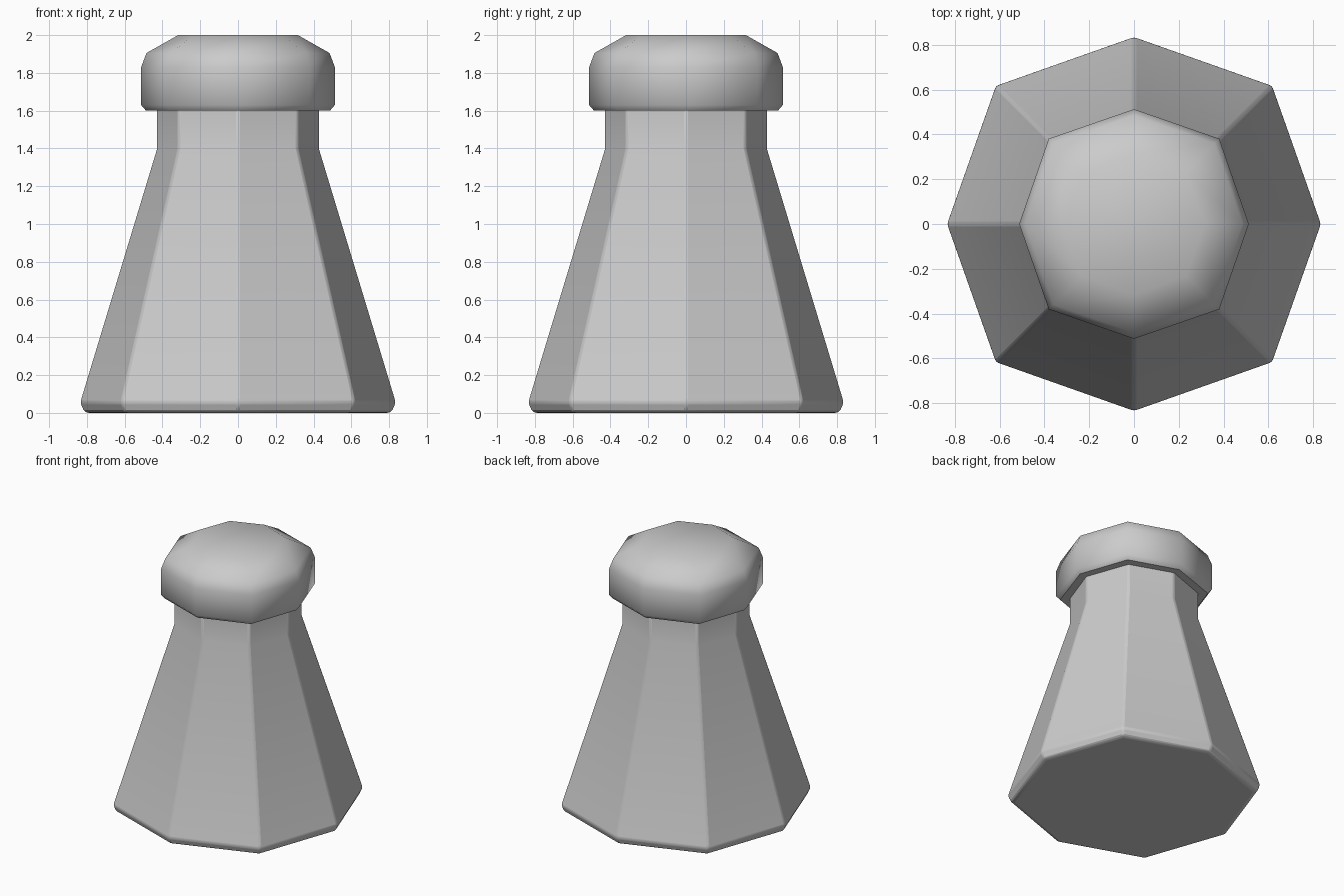
import bpy, bmesh, math

if "Cube" in bpy.data.objects:
    bpy.data.objects.remove(bpy.data.objects["Cube"])


def octagon_solid(name, profile, smooth_angle, bevel=0.0):
    """Stack eight-sided rings (axis radius, diagonal ratio, height) into a closed solid."""
    bm = bmesh.new()
    rings = []
    for r, ratio, z in profile:
        ring = []
        for i in range(8):
            a = i * math.pi / 4
            rad = r * ratio if i % 2 else r
            ring.append(bm.verts.new((rad * math.cos(a), rad * math.sin(a), z)))
        rings.append(ring)
    for lo, hi in zip(rings, rings[1:]):
        for i in range(8):
            j = (i + 1) % 8
            bm.faces.new((lo[i], lo[j], hi[j], hi[i]))
    bm.faces.new(rings[0][::-1])
    bm.faces.new(rings[-1])
    mesh = bpy.data.meshes.new(name)
    bm.to_mesh(mesh)
    bm.free()
    obj = bpy.data.objects.new(name, mesh)
    bpy.context.collection.objects.link(obj)
    if bevel:
        mod = obj.modifiers.new("edge_softening", 'BEVEL')
        mod.width = bevel
        mod.segments = 2
        mod.limit_method = 'ANGLE'
        mod.angle_limit = math.radians(35)
    bpy.ops.object.select_all(action='DESELECT')
    obj.select_set(True)
    bpy.context.view_layer.objects.active = obj
    bpy.ops.object.shade_smooth_by_angle(angle=math.radians(smooth_angle))
    return obj


# Tapered flask body with rounded foot and straight neck
octagon_solid("body", [(0.80, 1.045, 0.0), (0.82, 1.045, 0.015), (0.837, 1.045, 0.055),
                       (0.83, 1.045, 0.08), (0.43, 1.04, 1.40), (0.43, 1.04, 1.62)],
              28, bevel=0.012)

# Domed cap overhanging the neck
octagon_solid("cap", [(0.487, 1.05, 1.60), (0.513, 1.05, 1.63), (0.513, 1.05, 1.83),
                      (0.485, 1.05, 1.905), (0.317, 1.03, 2.0)], 50)
